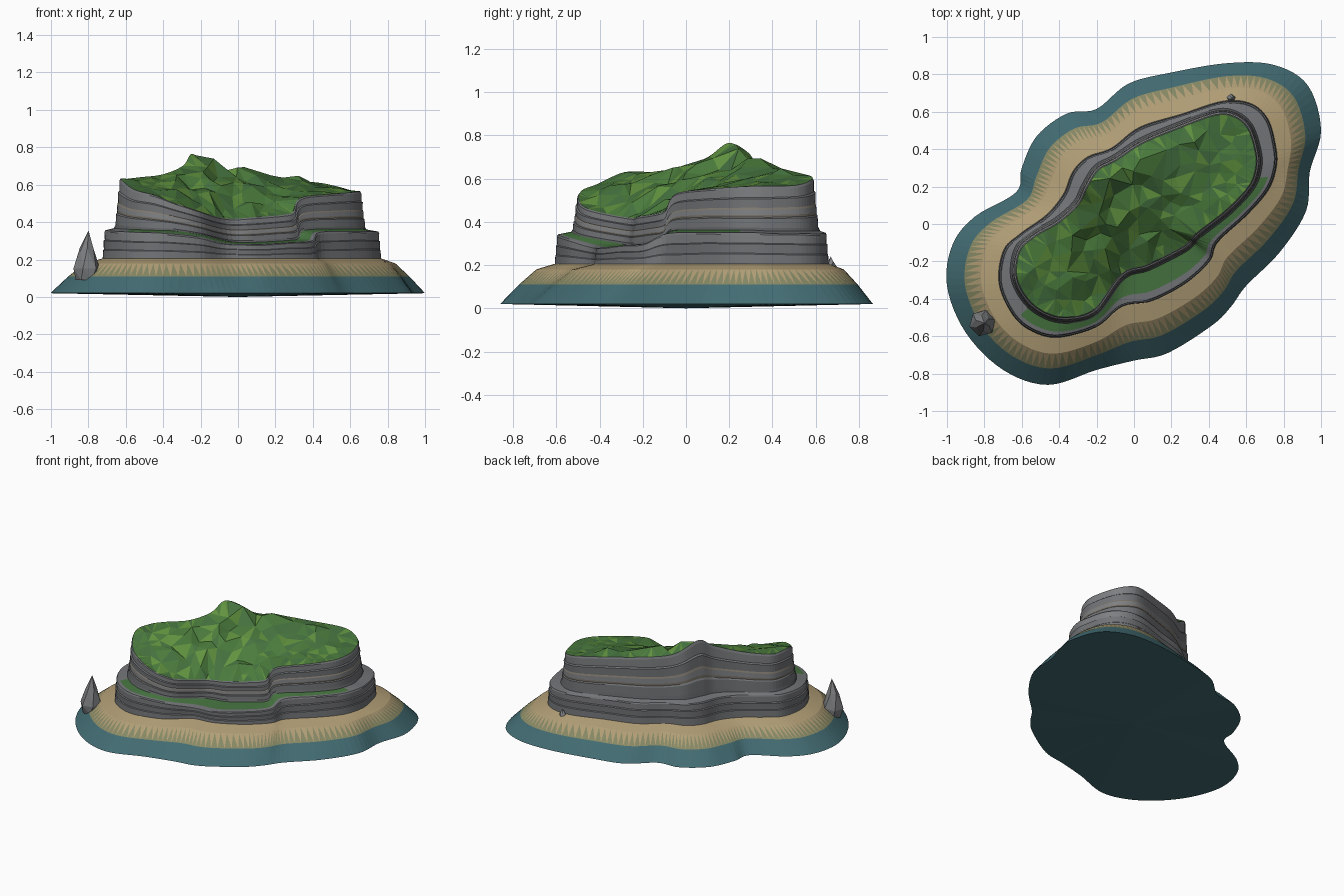
import bpy, bmesh, math, random
from mathutils import Vector, noise
from mathutils.geometry import delaunay_2d_cdt

if "Cube" in bpy.data.objects:
    bpy.data.objects.remove(bpy.data.objects["Cube"])

random.seed(4)
SUB = 6


def mat(name, r, g, b):
    m = bpy.data.materials.new(name)
    m.diffuse_color = (r, g, b, 1)
    m.use_nodes = True
    m.node_tree.nodes["Principled BSDF"].inputs["Base Color"].default_value = m.diffuse_color
    return m


TEAL, SAND = mat("teal_water", .055, .15, .17), mat("sand", .44, .34, .18)
WET, ROCK = mat("wet_sand", .24, .25, .13), mat("rock", .17, .175, .185)
PALE, TAN = mat("pale_rock", .21, .215, .225), mat("tan_rock", .21, .185, .15)
DARK = mat("dark_rock", .10, .105, .11)
GREENS = [mat("grass_dark", .06, .17, .05), mat("grass_mid", .07, .20, .045),
          mat("grass_light", .12, .29, .05)]

# Outlines seen from above, matching point for point, counter-clockwise
OUTER = [(1, .5), (.93, .74), (.75, .85), (.5, .86), (.2, .81), (-.03, .75), (-.2, .615),
         (-.36, .59), (-.52, .47), (-.6, .3), (-.63, .17), (-.85, .04), (-.97, -.11),
         (-1, -.33), (-.9, -.58), (-.7, -.78), (-.46, -.86), (-.2, -.78), (0, -.73),
         (.18, -.69), (.42, -.54), (.52, -.44), (.6, -.33), (.78, -.15), (.92, .07), (.94, .28)]
BASE = [(.76, .42), (.72, .56), (.63, .645), (.48, .66), (.25, .59), (.03, .52), (-.12, .41),
        (-.25, .36), (-.33, .28), (-.38, .16), (-.47, .05), (-.61, -.05), (-.7, -.14),
        (-.725, -.32), (-.65, -.49), (-.54, -.58), (-.4, -.61), (-.2, -.555), (-.06, -.445),
        (.1, -.415), (.28, -.32), (.41, -.2), (.45, -.1), (.6, .04), (.72, .18), (.765, .31)]
FOOT = [(.675, .4), (.63, .53), (.545, .6), (.43, .61), (.22, .535), (.03, .455), (-.11, .365),
        (-.21, .31), (-.275, .21), (-.32, .12), (-.42, .03), (-.54, -.04), (-.635, -.13),
        (-.655, -.29), (-.58, -.43), (-.46, -.51), (-.33, -.525), (-.19, -.475), (-.05, -.29),
        (.08, -.245), (.26, -.155), (.32, -.11), (.355, -.07), (.52, .06), (.64, .19), (.68, .3)]
LEDGE = [.345, .345, .345, .35, .35, .35, .35, .355, .36, .36, .36, .36, .36,
         .355, .35, .345, .34, .32, .285, .28, .29, .30, .345, .35, .35, .35]
RIM = [.565, .57, .59, .61, .63, .65, .665, .72, .765, .70, .655, .64, .63,
       .63, .575, .545, .50, .46, .42, .425, .44, .46, .53, .55, .56, .565]


def smooth_loop(values):
    """Closed Catmull-Rom curve through points or plain heights."""
    pts = [Vector(v) if isinstance(v, tuple) else Vector((v, 0)) for v in values]
    n, out = len(pts), []
    for i in range(n):
        a, b, c, d = (pts[(i + k) % n] for k in (-1, 0, 1, 2))
        for s in range(SUB):
            t = s / SUB
            out.append(.5 * (2 * b + (c - a) * t + (2 * a - 5 * b + 4 * c - d) * t * t
                             + (3 * b - a - 3 * c + d) * t ** 3))
    return out


def inset(loop, d):
    n, out = len(loop), []
    for i, p in enumerate(loop):
        t = (loop[(i + 2) % n] - loop[i - 2]).normalized()
        out.append(p + Vector((-t.y, t.x)) * d)
    return out


def make(name, bm, mats):
    bmesh.ops.recalc_face_normals(bm, faces=bm.faces)
    me = bpy.data.meshes.new(name)
    bm.to_mesh(me)
    bm.free()
    for m in mats:
        me.materials.append(m)
    ob = bpy.data.objects.new(name, me)
    bpy.context.collection.objects.link(ob)
    return ob


def loft(bm, rings, pick):
    """Bridge closed rings with triangles; pick(ring, segment, half) gives the material."""
    vs = [[bm.verts.new(p) for p in r] for r in rings]
    n = len(vs[0])
    for k in range(len(vs) - 1):
        for i in range(n):
            j = (i + 1) % n
            a, b, c, d = vs[k][i], vs[k][j], vs[k + 1][j], vs[k + 1][i]
            for h, tri in enumerate(((a, b, d), (b, c, d))):
                bm.faces.new(tri).material_index = pick(k, i, h)
    return vs


def lift(loop, zs):
    return [Vector((p.x, p.y, z)) for p, z in zip(loop, zs)]


outer, base, foot = smooth_loop(OUTER), smooth_loop(BASE), smooth_loop(FOOT)
ledge = [v.x for v in smooth_loop(LEDGE)]
rim = [v.x for v in smooth_loop(RIM)]
N = len(outer)

# Sea skirt and beach, with a closed underside
rings = []
for t, z in ((0, .02), (.35, .11), (.67, .18), (1, .205), (1.1, .205)):
    rings.append(lift([o.lerp(b, t) for o, b in zip(outer, base)], [z] * N))
bm = bmesh.new()
vs = loft(bm, rings, lambda k, i, h: 0 if k == 0 else (1 + (h == 0) if k == 1 else 1))
mid = bm.verts.new((0, 0, 0))
for i in range(N):
    bm.faces.new((vs[0][(i + 1) % N], vs[0][i], mid)).material_index = 0
make("sea_skirt_and_beach", bm, [TEAL, SAND, WET])


def cliff(name, loop, low, high, strata, bands):
    """Layered rock wall; strata are (height fraction, inset)."""
    rings = []
    for f, d in strata:
        ring = lift(inset(loop, d), [a + (b - a) * f for a, b in zip(low, high)])
        for p in ring:
            p.z += .004 * noise.noise(p * 5) * (0 < f < 1)
        rings.append(ring)
    bm = bmesh.new()
    loft(bm, rings, lambda k, i, h: bands[k])
    make(name, bm, [ROCK, PALE, TAN, DARK])
    return rings[-1]


# Two tiers of cliff
ledge_edge = cliff("lower_cliff", base, [.195] * N, ledge,
                   [(0, -.004), (.08, .004), (.35, .006), (.38, .010), (.66, .008),
                    (.69, .015), (.95, .013), (1, .018)], [3, 0, 1, 0, 0, 1, 0])
foot_z = [z + .012 for z in ledge]
rim_edge = cliff("upper_cliff", foot, foot_z, rim,
                 [(0, -.004), (.07, .004), (.28, .006), (.31, .012), (.36, .011), (.48, .013),
                  (.52, .017), (.72, .016), (.75, .024), (.95, .024), (1, .03)],
                 [3, 0, 0, 2, 1, 2, 0, 0, 1, 0])

# Ledge between the tiers: rocky lip, grassy along the front
f_in = lift(inset(foot, .002), foot_z)
lip = [a.lerp(b, .25) for a, b in zip(ledge_edge, f_in)]
bm = bmesh.new()
loft(bm, [ledge_edge, lip, f_in],
     lambda k, i, h: 1 if k == 1 and 14 * SUB < i < 24.5 * SUB else 0)
make("ledge", bm, [ROCK, GREENS[0]])

# Grassy top: irregular triangles stretched across the rim
knobs = [(-.22, .16, .77), (-.25, .08, .67), (-.13, .24, .735), (0, .33, .70), (.1, .38, .69),
         (.28, .45, .65), (-.1, .1, .61), (.05, .15, .60), (.25, .25, .60), (.45, .35, .585),
         (.2, .05, .54), (.05, -.08, .50), (-.2, -.12, .56), (-.4, -.15, .62), (-.35, -.32, .57),
         (-.15, -.28, .50), (.4, .12, .565)]
ctrl = [p.copy() for p in rim_edge[::3]] + [Vector(k) for k in knobs]


def ground(p):
    ws = zs = 0
    for c in ctrl:
        w = 1 / ((p.x - c.x) ** 2 + (p.y - c.y) ** 2 + 1e-5) ** 1.7
        ws, zs = ws + w, zs + w * c.z
    return zs / ws


edge2 = [p.to_2d() for p in rim_edge]
pts = edge2[:]
tries = 0
while tries < 5000 and len(pts) < N + 230:
    tries += 1
    q = Vector((random.uniform(-.65, .68), random.uniform(-.52, .6)))
    if all((q - p).length > .042 for p in pts):
        pts.append(q)
co, _, faces, *_ = delaunay_2d_cdt(pts, [], [list(range(N))], 1, 1e-5)
bm = bmesh.new()
verts = []
for i, p in enumerate(co):
    z = rim_edge[i].z if i < N else ground(p) + random.uniform(-.008, .008)
    verts.append(bm.verts.new((p.x, p.y, z)))
for f in faces:
    bm.faces.new([verts[i] for i in f]).material_index = random.choice((0, 0, 1, 1, 1, 2))
for v in [v for v in bm.verts if not v.link_faces]:
    bm.verts.remove(v)
top = make("grass_top", bm, GREENS)
if top.data.polygons and sum(p.normal.z for p in top.data.polygons) < 0:
    top.data.flip_normals()


# Free-standing rocks: faceted spikes
def spike(name, x, y, z, height, radius, sides):
    bm = bmesh.new()
    rings = []
    for f, r in ((0, .8), (.25, 1), (.6, .55)):
        rings.append([Vector((x + radius * r * math.cos(a), y + radius * r * math.sin(a),
                              z + height * f * random.uniform(.9, 1.1)))
                      for a in (math.tau * (i + f) / sides for i in range(sides))])
    vs = loft(bm, rings, lambda k, i, h: 0)
    tip = bm.verts.new((x + radius * .15, y, z + height))
    for i in range(sides):
        bm.faces.new((vs[-1][i], vs[-1][(i + 1) % sides], tip))
    bm.faces.new(vs[0][::-1])
    make(name, bm, [PALE])


spike("sea_stack", -.81, -.53, .09, .265, .072, 6)
spike("small_rock", .52, .67, .18, .06, .026, 5)
